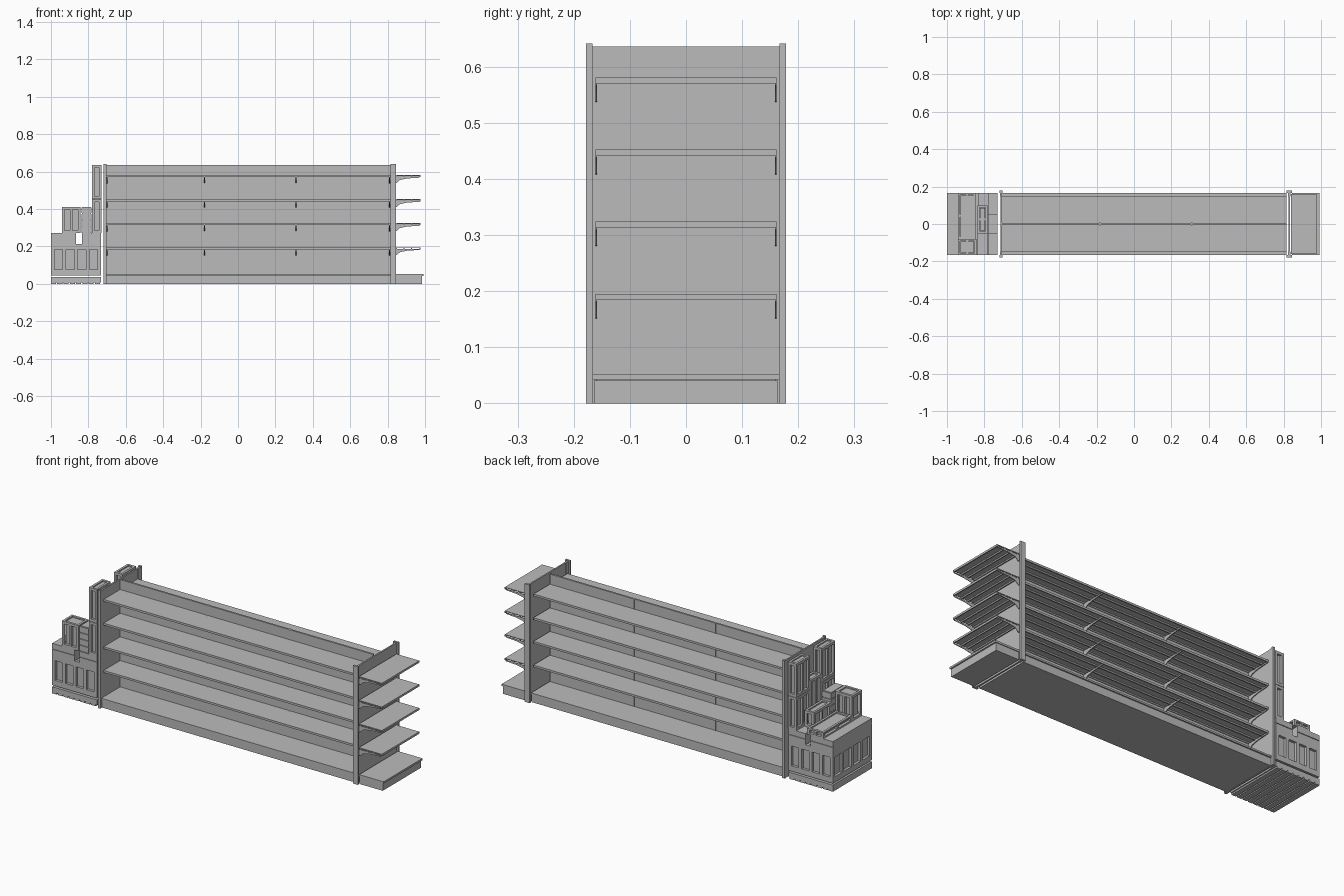
import bpy, bmesh

if "Cube" in bpy.data.objects:
    bpy.data.objects.remove(bpy.data.objects["Cube"], do_unlink=True)

grey = bpy.data.materials.new("plain_grey")
grey.use_nodes = True
COLOUR = (0.5, 0.5, 0.5, 1)
grey.diffuse_color = COLOUR
grey.node_tree.nodes["Principled BSDF"].inputs["Base Color"].default_value = COLOUR


def finish(name, bm):
    bmesh.ops.recalc_face_normals(bm, faces=bm.faces)
    mesh = bpy.data.meshes.new(name)
    bm.to_mesh(mesh)
    bm.free()
    mesh.materials.append(grey)
    ob = bpy.data.objects.new(name, mesh)
    bpy.context.collection.objects.link(ob)
    return ob


def add_box(bm, x, y, z):
    """Add a box given (low, high) ranges on each axis."""
    verts = bmesh.ops.create_cube(bm, size=1)["verts"]
    for v in verts:
        for i, (lo, hi) in enumerate((x, y, z)):
            v.co[i] = hi if v.co[i] > 0 else lo


def boxes(name, *parts):
    bm = bmesh.new()
    for part in parts:
        add_box(bm, *part)
    return finish(name, bm)


def plate(name, points, axis, centre, thick):
    """Extrude a (reach, z) outline along x or y."""
    bm = bmesh.new()
    lo = centre - thick / 2
    verts = [bm.verts.new((lo, a, z) if axis == "x" else (a, lo, z)) for a, z in points]
    face = bm.faces.new(verts)
    new = bmesh.ops.extrude_face_region(bm, geom=[face])["geom"]
    for v in new:
        if isinstance(v, bmesh.types.BMVert):
            v.co["xy".index(axis)] += thick
    finish(name, bm)


def span(sign, a, b):
    return tuple(sorted((sign * a, sign * b)))


def bracket_outline(start, end, sign, top):
    length = end - start
    drop = ((0, 0.036), (0.06, 0.034), (0.2, 0.018), (0.5, 0.01), (1, 0.006))
    return [(sign * start, top), (sign * end, top)] + [
        (sign * (start + t * length), top - d) for t, d in reversed(drop)]


LEFT, RIGHT = -0.705, 0.815
JOINTS = (-0.18, 0.31)
SHELF_TOPS = (0.195, 0.324, 0.452, 0.581)

# Base plinth with overhanging deck
boxes("main_base",
      ((LEFT, RIGHT), (-0.162, 0.162), (0, 0.041)),
      ((LEFT, RIGHT), (-0.167, 0.167), (0.043, 0.052)),
      ((LEFT, RIGHT), (-0.158, 0.158), (0.04, 0.044)))

# Central back panel and its joints
boxes("back_panel", ((LEFT, RIGHT), (-0.005, 0.005), (0.05, 0.635)))
for x in JOINTS:
    boxes("panel_upright", ((x - 0.004, x + 0.004), (-0.008, 0.008), (0.05, 0.635)))

# End panels with corner posts
for name, x0, x1 in (("left_end", -0.718, -0.703), ("right_end", 0.815, 0.845)):
    mid = (x0 + x1) / 2
    boxes(name + "_panel",
          ((mid - 0.004, mid + 0.004), (-0.168, 0.168), (0, 0.636)),
          *[((mid - 0.006, mid + 0.006), span(s, 0.147, 0.168), (0, 0.636)) for s in (-1, 1)])
    for s in (-1, 1):
        boxes(name + "_post", ((x0, x1), span(s, 0.167, 0.178), (0, 0.641)))

# Main shelves on both sides, with lips, ribs and brackets
for top in SHELF_TOPS:
    for s in (-1, 1):
        low = top - 0.011
        strips = [((LEFT, RIGHT), span(s, a, a + w), (low, top - 0.003))
                  for a, w in ((0.006, 0.004), (0.05, 0.008), (0.1, 0.008), (0.14, 0.006))]
        boxes("shelf", ((LEFT, RIGHT), span(s, 0.005, 0.146), (top - 0.004, top)), *strips)
        for x in (LEFT + 0.004, *JOINTS, RIGHT - 0.004):
            plate("shelf_bracket", bracket_outline(0.005, 0.14, s, low + 0.003), "x", x, 0.005)

# End shelves and their plinth
boxes("end_base",
      ((0.845, 0.985), (-0.164, 0.164), (0, 0.041)),
      ((0.845, 0.992), (-0.167, 0.167), (0.042, 0.052)),
      ((0.845, 0.98), (-0.16, 0.16), (0.04, 0.043)))
for top in SHELF_TOPS:
    low = top - 0.011
    ribs = [((x, x + 0.006), (-0.161, 0.161), (low, top - 0.003))
            for x in (0.845, 0.885, 0.925, 0.971)]
    boxes("end_shelf", ((0.84, 0.977), (-0.161, 0.161), (top - 0.004, top)), *ribs)
    for s in (-1, 1):
        plate("end_shelf_bracket", bracket_outline(0.84, 0.97, 1, low + 0.003),
              "y", s * 0.16, 0.003)


def crate(name, x, y, z, nx=1, ny=1, bar=0.012, rail=0.014):
    """Framed crate with recessed panels on its sides and a slatted top."""
    (x0, x1), (y0, y1), (z0, z1) = x, y, z
    inset = min(0.014, (x1 - x0) / 4)
    core = ((x0 + inset, x1 - inset), (y0 + inset, y1 - inset), (z0, z1 - 0.006))
    parts = [core, (x, y, (z0, z0 + rail))]
    for s in (0, 1):
        xe = (x0, x0 + bar) if s == 0 else (x1 - bar, x1)
        ye = (y0, y0 + bar) if s == 0 else (y1 - bar, y1)
        parts += [(xe, y, (z1 - rail, z1)), (x, ye, (z1 - rail, z1))]
        for i in range(nx + 1):
            p = x0 + (x1 - x0 - bar) * i / nx
            parts.append(((p, p + bar), (y0, y0 + inset) if s == 0 else (y1 - inset, y1), z))
        for i in range(ny + 1):
            p = y0 + (y1 - y0 - bar) * i / ny
            parts.append(((x0, x0 + inset) if s == 0 else (x1 - inset, x1), (p, p + bar), z))
    boxes(name, *parts)


# Pallet at the left end, made of slats along y
PX = (-1.0, -0.732)
Y = (-0.167, 0.167)
pitch = (PX[1] - PX[0]) / 8
boxes("pallet", (PX, Y, (0.008, 0.036)),
      *[((PX[0] + i * pitch, PX[0] + i * pitch + 0.027), Y, (0, 0.01)) for i in range(8)])

# Large lower crate with rows of recessed openings
crate("lower_crate", PX, Y, (0.045, 0.212), nx=4, ny=4, bar=0.018, rail=0.03)

# Upper bands split by an open channel
for x0, x1 in ((-1.0, -0.865), (-0.835, -0.732)):
    boxes("crate_top_band", ((x0, x1), Y, (0.212, 0.24)),
          ((x0, x1), (-0.163, 0.163), (0.238, 0.245)),
          ((x0, x1), Y, (0.243, 0.272)))

# Stepped crates
crate("front_step_crate", (-0.942, -0.842), (-0.167, -0.08), (0.272, 0.41), nx=2)
crate("rear_step_crate", (-0.942, -0.845), (-0.08, 0.167), (0.272, 0.305), nx=2, ny=2, rail=0.008)
for i in range(4):
    z = 0.275 + i * 0.034
    boxes("step_slat", ((-0.838, -0.782), (-0.165, -0.05), (z, z + 0.03)),
          ((-0.834, -0.786), (-0.16, -0.055), (z - 0.005, z + 0.033)))
crate("middle_step_crate", (-0.838, -0.782), (-0.05, 0.1), (0.272, 0.36), ny=2)

# Tall stacks against the end panel
for y0, y1 in ((-0.167, -0.05), (0.05, 0.167)):
    for z0, z1 in ((0.272, 0.45), (0.452, 0.635)):
        crate("stacked_crate", (-0.78, -0.73), (y0, y1), (z0, z1), nx=1, ny=2)
crate("centre_stacked_crate", (-0.78, -0.73), (-0.05, 0.05), (0.272, 0.5), ny=2)
